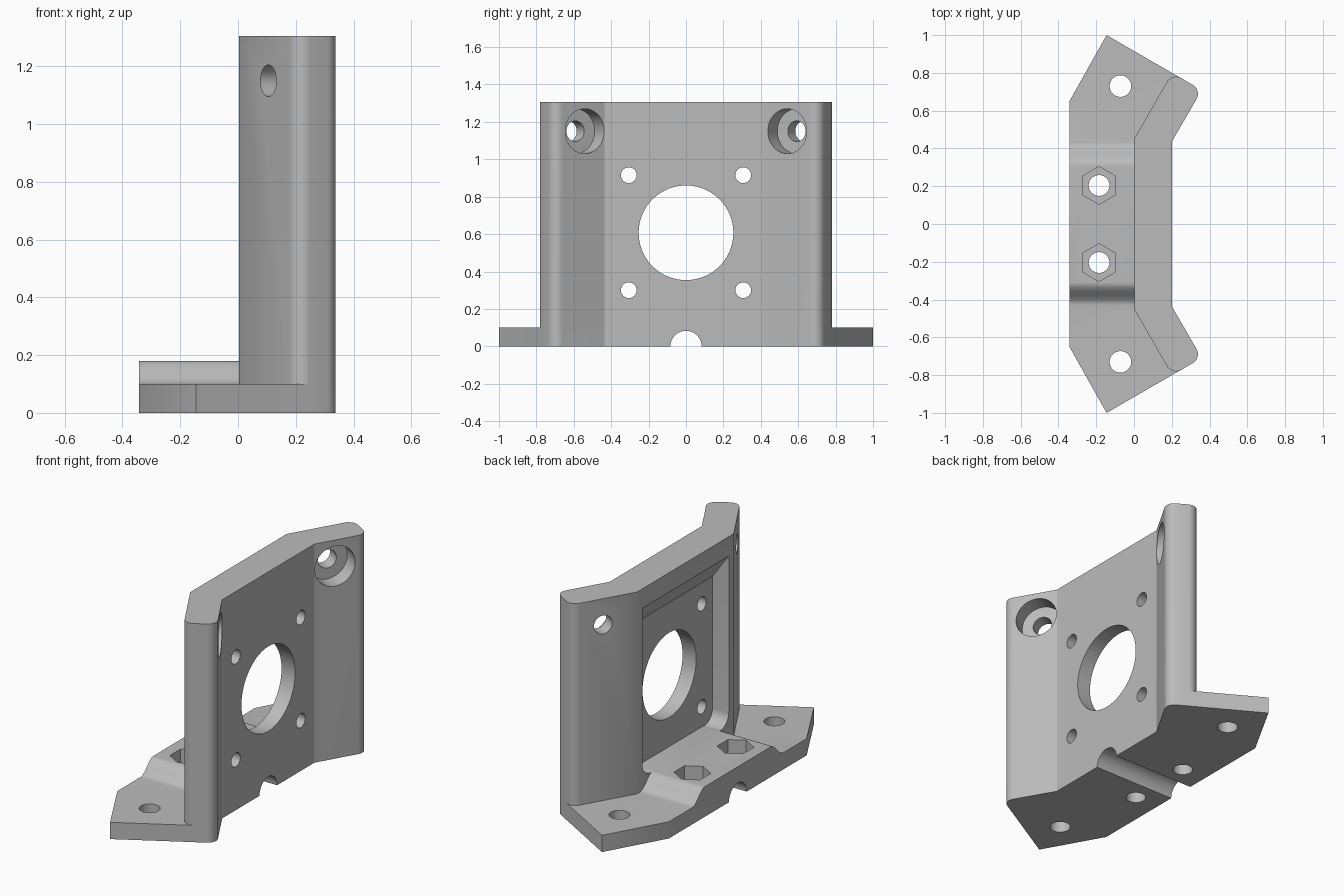
import bpy, bmesh, math
from mathutils import Vector

if "Cube" in bpy.data.objects:
    bpy.data.objects.remove(bpy.data.objects["Cube"])

grey = bpy.data.materials.new("plain grey")
grey.use_nodes = True
grey.diffuse_color = (0.5, 0.5, 0.5, 1)
grey.node_tree.nodes["Principled BSDF"].inputs["Base Color"].default_value = (0.5, 0.5, 0.5, 1)


def add_object(name, bm):
    bmesh.ops.recalc_face_normals(bm, faces=bm.faces)
    mesh = bpy.data.meshes.new(name)
    bm.to_mesh(mesh)
    bm.free()
    mesh.materials.append(grey)
    obj = bpy.data.objects.new(name, mesh)
    bpy.context.collection.objects.link(obj)
    return obj


def prism(points, offset):
    """Extrude a closed 3D polygon along an offset."""
    bm = bmesh.new()
    face = bm.faces.new([bm.verts.new(p) for p in points])
    out = bmesh.ops.extrude_face_region(bm, geom=[face])
    bmesh.ops.translate(bm, vec=offset, verts=[v for v in out["geom"] if isinstance(v, bmesh.types.BMVert)])
    return bm


def combine(target, other, operation):
    mod = target.modifiers.new("combine", "BOOLEAN")
    mod.operation, mod.solver, mod.object = operation, "EXACT", other
    bpy.context.view_layer.objects.active = target
    bpy.ops.object.modifier_apply(modifier=mod.name)
    bpy.data.objects.remove(other)


def drill(target, start, end, radius, sides=48):
    """Cut a straight round or polygonal hole between two points."""
    start, end = Vector(start), Vector(end)
    axis = end - start
    bm = bmesh.new()
    bmesh.ops.create_cone(bm, cap_ends=True, segments=sides, radius1=radius, radius2=radius, depth=axis.length)
    bmesh.ops.transform(bm, matrix=axis.to_track_quat("Z", "Y").to_matrix().to_4x4(), verts=bm.verts)
    bmesh.ops.translate(bm, vec=(start + end) / 2, verts=bm.verts)
    combine(target, add_object("hole_cutter", bm), "DIFFERENCE")


def corner(cx, cy, start, radius=0.055, steps=10):
    """Quarter round at a right-angled corner, turning counter-clockwise."""
    return [(cx + radius * math.cos(math.radians(start + 90 * i / steps)),
             cy + radius * math.sin(math.radians(start + 90 * i / steps))) for i in range(steps + 1)]


def mirrored(half):
    return half + [(x, -y) for x, y in reversed(half)]


# Shared plan outline: wings turn 60 degrees, with rounded tips
r = 0.055
outer_tip = corner(0.3585 - 1.366 * r, 0.709 - 0.366 * r, -30)
back_tip = corner(0.202 + 0.366 * r, 0.80 - 1.366 * r, 60)
HEIGHT = 1.305

# Upright wall with two angled wings
wall_plan = mirrored([(0.2, 0.435)] + outer_tip + back_tip + [(0.003, 0.455)])
bracket = add_object("motor_bracket", prism([(x, y, 0) for x, y in wall_plan], (0, 0, HEIGHT)))

# Square motor pocket with a sloping top and rounded lower corners
pocket_side = [(-0.05, 0.178), (0.11, 0.178), (0.11, 1.04), (0.003, 1.19), (-0.05, 1.262)]
bm = prism([(x, -0.408, z) for x, z in pocket_side], (0, 0.816, 0))
low = [e for e in bm.edges if abs(e.verts[0].co.y - e.verts[1].co.y) < 0.01
       and all(v.co.z < 0.2 for v in e.verts)]
bmesh.ops.bevel(bm, geom=low, offset=0.08, segments=8, profile=0.5, affect="EDGES")
combine(bracket, add_object("pocket_cutter", bm), "DIFFERENCE")

# Base plate with a smoothly raised middle
base_plan = mirrored([(0.2, 0.435)] + outer_tip + [(-0.145, 1), (-0.342, 0.65)])
base = add_object("base_plate", prism([(x, y, -0.1) for x, y in base_plan], (0, 0, 0.5)))
rise = [(0.31 + 0.12 * i / 12, 0.14 + 0.04 * math.cos(math.pi * i / 12)) for i in range(13)]
rise = [(-1.2, 0.1)] + [(-y, z) for y, z in reversed(rise)] + rise + [(1.2, 0.1)]
section = [(-1.2, 0)] + rise + [(1.2, 0)]
combine(base, add_object("base_section", prism([(-0.6, y, z) for y, z in section], (1.2, 0, 0))), "INTERSECT")
combine(bracket, base, "UNION")

# Motor bore and cable groove
drill(bracket, (-0.1, 0, 0.607), (0.4, 0, 0.607), 0.253, 96)
drill(bracket, (-0.6, 0, 0), (0.6, 0, 0), 0.083)

for side in (-1, 1):
    # Motor screw holes
    for z in (0.3, 0.915):
        drill(bracket, (-0.1, side * 0.306, z), (0.4, side * 0.306, z), 0.042, 32)
    # Base screw holes and hexagonal nut pockets
    drill(bracket, (-0.072, side * 0.73, -0.1), (-0.072, side * 0.73, 0.3), 0.057)
    drill(bracket, (-0.185, side * 0.204, -0.1), (-0.185, side * 0.204, 0.3), 0.055)
    bm = prism([(-0.185 + 0.1 * math.sin(math.pi * i / 3),
                 side * 0.204 + 0.1 * math.cos(math.pi * i / 3), 0.08) for i in range(6)], (0, 0, 0.2))
    combine(bracket, add_object("nut_cutter", bm), "DIFFERENCE")
    # Wing bolt holes with wide counterbores on the motor face
    entry = Vector((0.105, side * 0.632, 1.15))
    through = Vector((math.cos(math.radians(30)), -side * 0.5, 0))
    drill(bracket, entry - through * 0.1, entry + through * 0.3, 0.055)
    drill(bracket, entry + through * 0.08, entry + through * 0.32, 0.12, 64)

bpy.ops.object.select_all(action="DESELECT")
bracket.select_set(True)
bpy.context.view_layer.objects.active = bracket
bpy.ops.object.shade_smooth_by_angle(angle=math.radians(30))
